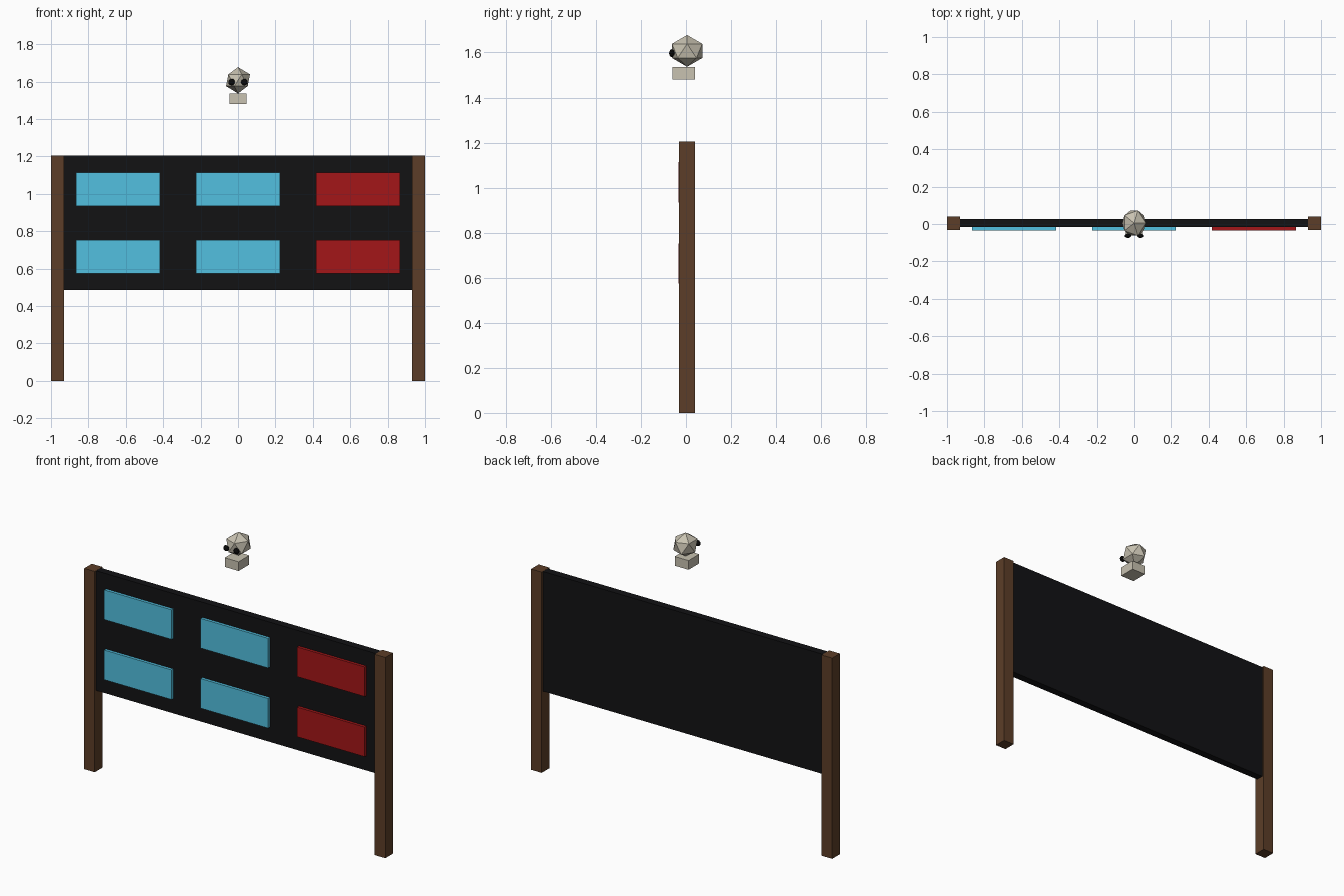
import bpy

if "Cube" in bpy.data.objects:
    bpy.data.objects.remove(bpy.data.objects["Cube"])


def material(name, rgb):
    m = bpy.data.materials.new(name)
    m.diffuse_color = (*rgb, 1.0)
    m.use_nodes = True
    m.node_tree.nodes["Principled BSDF"].inputs["Base Color"].default_value = m.diffuse_color
    return m


WOOD = material("brown_wood", (0.107, 0.048, 0.021))
BLACK = material("board_black", (0.006, 0.006, 0.007))
BLUE = material("panel_blue", (0.084, 0.53, 0.745))
RED = material("panel_red", (0.367, 0.008, 0.009))
BONE = material("bone", (0.58, 0.54, 0.44))
DARK = material("eye_black", (0.003, 0.003, 0.003))


def finish(name, mat):
    ob = bpy.context.object
    ob.name = name
    ob.data.materials.append(mat)
    return ob


def box(name, x, y, z, mat):
    """Box from (min, max) ranges on each axis."""
    bpy.ops.mesh.primitive_cube_add(size=1, location=[sum(r) / 2 for r in (x, y, z)])
    bpy.context.object.scale = [r[1] - r[0] for r in (x, y, z)]
    return finish(name, mat)


def ball(name, loc, scale, sub, mat):
    bpy.ops.mesh.primitive_ico_sphere_add(subdivisions=sub, radius=1, location=loc)
    bpy.context.object.scale = scale
    return finish(name, mat)


# Posts
box("left_post", (-1.0, -0.93), (-0.031, 0.041), (0, 1.205), WOOD)
box("right_post", (0.93, 1.0), (-0.031, 0.041), (0, 1.205), WOOD)

# Board between the posts
box("board", (-0.935, 0.935), (-0.017, 0.028), (0.485, 1.204), BLACK)

# Raised panels, three columns by two rows
for col, (cx, mat) in enumerate(((-0.641, BLUE), (0.0, BLUE), (0.641, RED))):
    for row, cz in enumerate((0.663, 1.024)):
        box(f"panel_{row}_{col}", (cx - 0.224, cx + 0.224), (-0.034, -0.012),
            (cz - 0.089, cz + 0.089), mat)

# Floating skull: faceted head, jaw block, eyes
ball("skull", (0, 0.005, 1.607), (0.0715, 0.079, 0.0705), 1, BONE)
box("jaw", (-0.046, 0.046), (-0.06, 0.041), (1.48, 1.535), BONE)
for side, sx in (("left", -1), ("right", 1)):
    ball(f"{side}_eye", (sx * 0.034, -0.063, 1.597), (0.018, 0.012, 0.018), 2, DARK)
